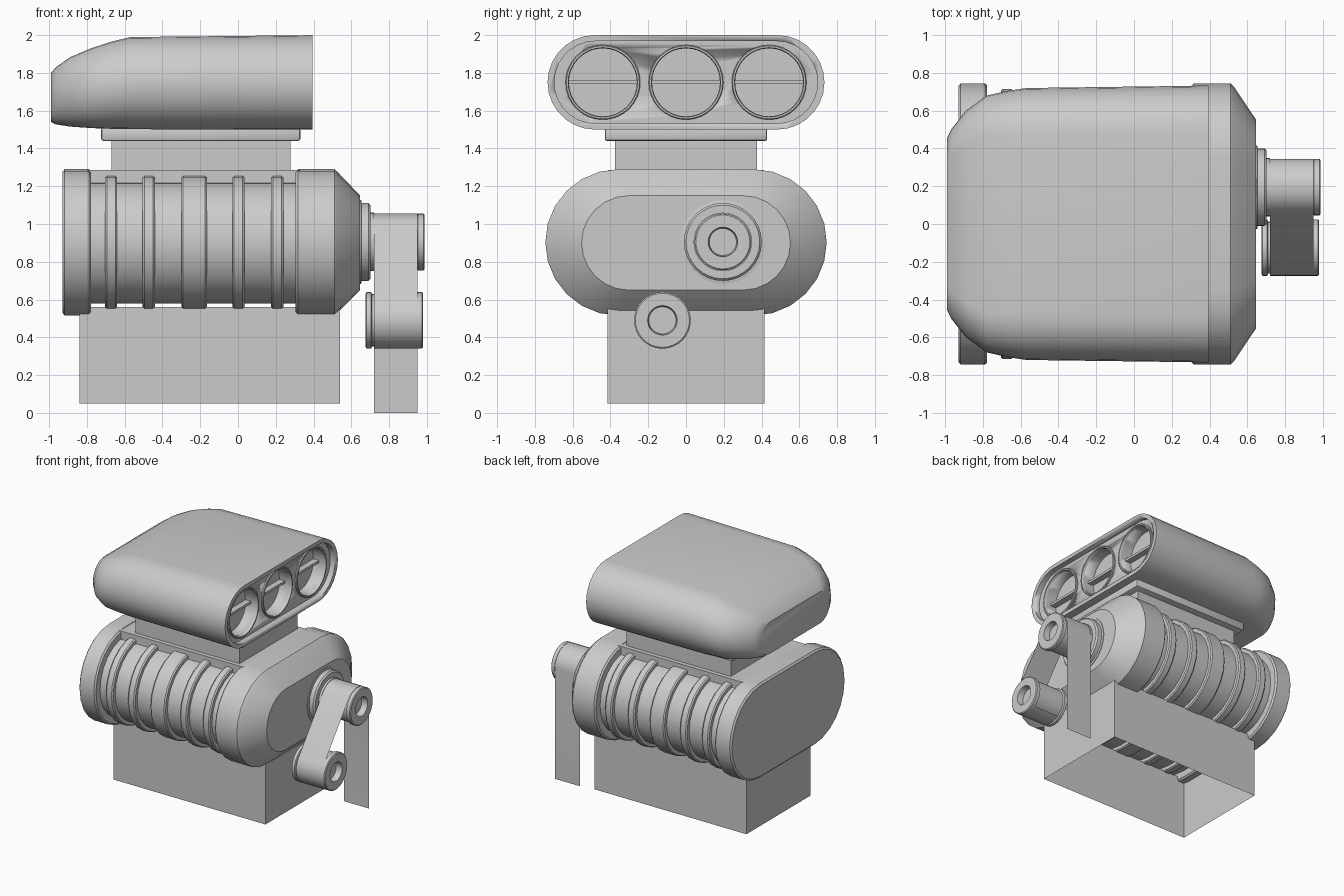
import bpy, bmesh
from math import pi, cos, sin, atan2, radians

if "Cube" in bpy.data.objects:
    bpy.data.objects.remove(bpy.data.objects["Cube"])


def make(name, bm, smooth=True):
    bmesh.ops.remove_doubles(bm, verts=bm.verts, dist=1e-5)
    bmesh.ops.recalc_face_normals(bm, faces=bm.faces)
    me = bpy.data.meshes.new(name)
    bm.to_mesh(me)
    bm.free()
    ob = bpy.data.objects.new(name, me)
    bpy.context.collection.objects.link(ob)
    if smooth:
        bpy.ops.object.select_all(action='DESELECT')
        ob.select_set(True)
        bpy.context.view_layer.objects.active = ob
        bpy.ops.object.shade_smooth_by_angle(angle=radians(32))
    return ob


def ring(w, lo, hi, yc=0.0, n=12):
    """Stadium outline in YZ: half width w, height lo..hi (a circle if w is half the height)."""
    r, zc = (hi - lo) / 2, (hi + lo) / 2
    pts = []
    for side in (1, -1):
        for i in range(n + 1):
            a = -pi / 2 + pi * i / n
            pts.append((yc + side * (w - r + r * cos(a)), zc + side * r * sin(a)))
    return pts


def loft(name, stations, smooth=True):
    """Skin a list of (x, outline) along x and cap both ends."""
    bm = bmesh.new()
    rows = [[bm.verts.new((x, y, z)) for y, z in pts] for x, pts in stations]
    for a, b in zip(rows, rows[1:]):
        for i in range(len(a)):
            j = (i + 1) % len(a)
            bm.faces.new((a[i], a[j], b[j], b[i]))
    bm.faces.new(rows[0])
    bm.faces.new(rows[-1])
    return make(name, bm, smooth)


def lathe(name, yc, zc, profile, n=16):
    """Turned part around an axis along x, profile of (x, radius)."""
    return loft(name, [(x, ring(r, zc - r, zc + r, yc, n)) for x, r in profile])


def box(name, x0, x1, y0, y1, z0, z1, tube=False, bevel=0.0):
    bm = bmesh.new()
    bmesh.ops.create_cube(bm, size=1)
    for v in bm.verts:
        v.co = (x1 if v.co.x > 0 else x0, y1 if v.co.y > 0 else y0, z1 if v.co.z > 0 else z0)
    if tube:
        bm.normal_update()
        bmesh.ops.delete(bm, geom=[f for f in bm.faces if abs(f.normal.z) > .5], context='FACES')
    if bevel:
        bmesh.ops.bevel(bm, geom=bm.edges[:], offset=bevel, segments=2, profile=.5, affect='EDGES')
    return make(name, bm, smooth=bool(bevel))


def case(inset):
    """Blower case outline, shrunk by inset."""
    return ring(.745 - inset, .515 + inset, 1.29 - inset)


# Open manifold box under the blower
box("manifold_base", -.84, .54, -.415, .415, .05, .56, tube=True)

# Blower case: core, end covers, ribs, top plate
loft("blower_core", [(-.85, case(.065)), (.4, case(.065))])
loft("rear_cover", [(-.93, case(.015)), (-.918, case(0)), (-.79, case(0)), (-.778, case(.012))])
loft("front_cover", [(.305, case(.012)), (.317, case(0)), (.51, case(0)), (.525, case(.012)),
                     (.64, ring(.562, .642, 1.158)), (.647, ring(.553, .65, 1.15))])
for k, (a, b) in enumerate([(-.705, -.64), (-.505, -.44), (-.30, -.165), (-.03, .035), (.175, .24)]):
    loft(f"rib_{k + 1}", [(a, case(.066)), (a, case(.038)), (a + .01, case(.03)),
                          (b - .01, case(.03)), (b, case(.038)), (b, case(.066))])
box("top_plate", -.8, .33, -.41, .41, 1.2, 1.286)

# Neck and flange between blower and scoop
box("neck", -.67, .277, -.375, .375, 1.27, 1.46)
box("neck_flange", -.725, .33, -.43, .43, 1.44, 1.51, bevel=.012)

# Scoop: tapered shell with a recessed mouth and three throats
scoop = loft("scoop", [(x, ring(w, lo, hi, 0, 14)) for x, w, lo, hi in [
    (-.99, .455, 1.54, 1.80), (-.965, .505, 1.528, 1.83), (-.89, .60, 1.516, 1.883),
    (-.78, .68, 1.508, 1.93), (-.67, .705, 1.504, 1.966), (-.57, .72, 1.502, 1.99),
    (.395, .733, 1.50, 2.0)]])
cutters = [loft("mouth_cutter", [(.35, ring(.697, 1.532, 1.968, 0, 14)), (.5, ring(.697, 1.532, 1.968, 0, 14))])]
throats = (-.44, 0, .44)
for y in throats:
    cutters.append(lathe("throat_cutter", y, 1.75, [(.25, .183), (.5, .183)]))
for c in cutters:
    m = scoop.modifiers.new("cut", 'BOOLEAN')
    m.operation, m.solver, m.object = 'DIFFERENCE', 'EXACT', c
    bpy.context.view_layer.objects.active = scoop
    # keep the cut first so the smoothing stays last
    bpy.ops.object.modifier_move_to_index(modifier="cut", index=0)
    bpy.ops.object.modifier_apply(modifier="cut")
    bpy.data.objects.remove(c)

# Throat rims and shafts
for k, y in enumerate(throats):
    bm = bmesh.new()
    rows = [[bm.verts.new((x, p, q)) for p, q in ring(r, 1.75 - r, 1.75 + r, y, 16)]
            for x, r in [(.345, .198), (.36, .198), (.364, .193), (.364, .184), (.345, .18)]]
    for a, b in zip(rows, rows[1:]):
        for i in range(len(a)):
            j = (i + 1) % len(a)
            bm.faces.new((a[i], a[j], b[j], b[i]))
    make(f"throat_rim_{k + 1}", bm)
    box(f"throttle_shaft_{k + 1}", .25, .30, y - .184, y + .184, 1.74, 1.76)

# Drive snout and pulleys
UP, LOW, R = (.195, .905), (-.125, .49), .15
lathe("drive_snout", *UP, [(.63, .222), (.652, .222), (.655, .206), (.69, .206), (.702, .195),
                           (.702, .155), (.72, .155)])


def pulley(name, c, x0, x1):
    lathe(name, *c, [(x0, .14), (x0 + .006, .15), (x0 + .03, .15), (x0 + .035, .138),
                     (x1 - .04, .138), (x1 - .035, .15), (x1 - .006, .15), (x1, .143),
                     (x1, .078), (x1 - .05, .072)])


pulley("upper_pulley", UP, .695, .988)
pulley("lower_pulley", LOW, .675, .98)

# Belt: up from the floor, over the upper pulley, around the lower one
tangent = atan2(UP[1] - LOW[1], UP[0] - LOW[0]) + pi / 2
path = [(UP[0] + R, 0.0)]
path += [(UP[0] + R * cos(tangent * i / 12), UP[1] + R * sin(tangent * i / 12)) for i in range(13)]
sweep = 1.5 * pi + .6 - tangent
path += [(LOW[0] + R * cos(tangent + sweep * i / 12), LOW[1] + R * sin(tangent + sweep * i / 12))
         for i in range(13)]
bm = bmesh.new()
left, right = [[bm.verts.new((x, y, z)) for y, z in path] for x in (.72, .95)]
for i in range(len(path) - 1):
    bm.faces.new((left[i], left[i + 1], right[i + 1], right[i]))
make("belt", bm)
